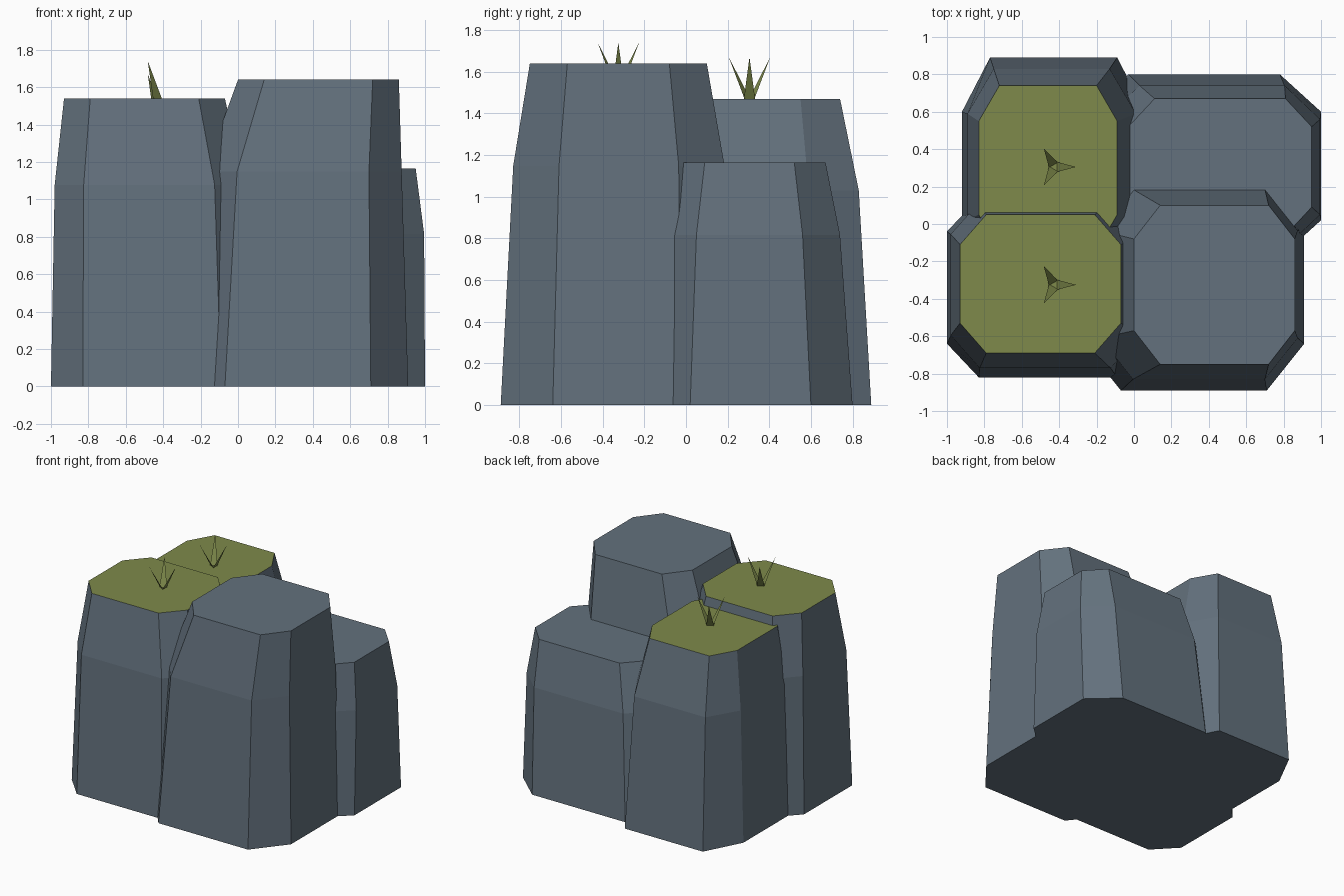
import bpy, bmesh, math

if "Cube" in bpy.data.objects:
    bpy.data.objects.remove(bpy.data.objects["Cube"])


def material(name, rgb):
    m = bpy.data.materials.new(name)
    m.diffuse_color = (*rgb, 1)
    m.use_nodes = True
    m.node_tree.nodes["Principled BSDF"].inputs["Base Color"].default_value = m.diffuse_color
    return m


STONE = material("slate_stone", (0.125, 0.165, 0.205))
MOSS = material("moss_green", (0.21, 0.255, 0.07))


def finish(name, bm, mats):
    me = bpy.data.meshes.new(name)
    bm.to_mesh(me)
    bm.free()
    for m in mats:
        me.materials.append(m)
    ob = bpy.data.objects.new(name, me)
    bpy.context.collection.objects.link(ob)
    return ob


def column(name, height, rings, mossy):
    """Chamfered box through three rings: (x0, x1, y0, y1, chamfer x, chamfer y)."""
    bm = bmesh.new()
    loops = []
    for f, (x0, x1, y0, y1, cx, cy) in zip((0, 0.7, 1), rings):
        pts = [(x0 + cx, y0), (x1 - cx, y0), (x1, y0 + cy), (x1, y1 - cy),
               (x1 - cx, y1), (x0 + cx, y1), (x0, y1 - cy), (x0, y0 + cy)]
        loops.append([bm.verts.new((x, y, height * f)) for x, y in pts])
    for a, b in zip(loops, loops[1:]):
        for i in range(8):
            j = (i + 1) % 8
            bm.faces.new((a[i], a[j], b[j], b[i]))
    bm.faces.new(loops[0][::-1])
    top = bm.faces.new(loops[-1])
    top.material_index = 1 if mossy else 0
    finish(name, bm, (STONE, MOSS) if mossy else (STONE,))


def tuft(name, x, y, z):
    """Three flat pointed blades leaning outwards."""
    bm = bmesh.new()
    for k in range(3):
        a = math.radians(120 * k)
        c, s = math.cos(a), math.sin(a)
        bm.faces.new([bm.verts.new((x + r * c - w * s, y + r * s + w * c, z + h))
                      for r, w, h in ((0.012, -0.027, 0), (0.115, 0, 0.2), (0.012, 0.027, 0))])
    finish(name, bm, (MOSS,))


# Four rock columns, rings listed base, shoulder, top
column("front_right_rock", 1.64, [
    (-0.27, 0.91, -0.89, 0.22, 0.20, 0.25),
    (-0.18, 0.875, -0.83, 0.185, 0.175, 0.22),
    (0.00, 0.86, -0.75, 0.10, 0.14, 0.18)], False)
column("front_left_rock", 1.54, [
    (-1.00, 0.08, -0.82, 0.14, 0.17, 0.18),
    (-0.98, 0.03, -0.77, 0.12, 0.155, 0.175),
    (-0.93, -0.07, -0.69, 0.05, 0.14, 0.16)], True)
column("back_left_rock", 1.47, [
    (-0.92, 0.06, -0.28, 0.89, 0.15, 0.29),
    (-0.89, 0.01, -0.22, 0.83, 0.14, 0.24),
    (-0.83, -0.09, -0.14, 0.74, 0.11, 0.19)], True)
column("back_right_rock", 1.165, [
    (-0.25, 1.00, -0.18, 0.80, 0.22, 0.20),
    (-0.16, 0.995, -0.13, 0.74, 0.19, 0.18),
    (-0.03, 0.95, -0.06, 0.67, 0.14, 0.15)], False)

# Grass tufts on the mossy tops
tuft("front_grass_tuft", -0.425, -0.325, 1.54)
tuft("back_grass_tuft", -0.425, 0.305, 1.47)
